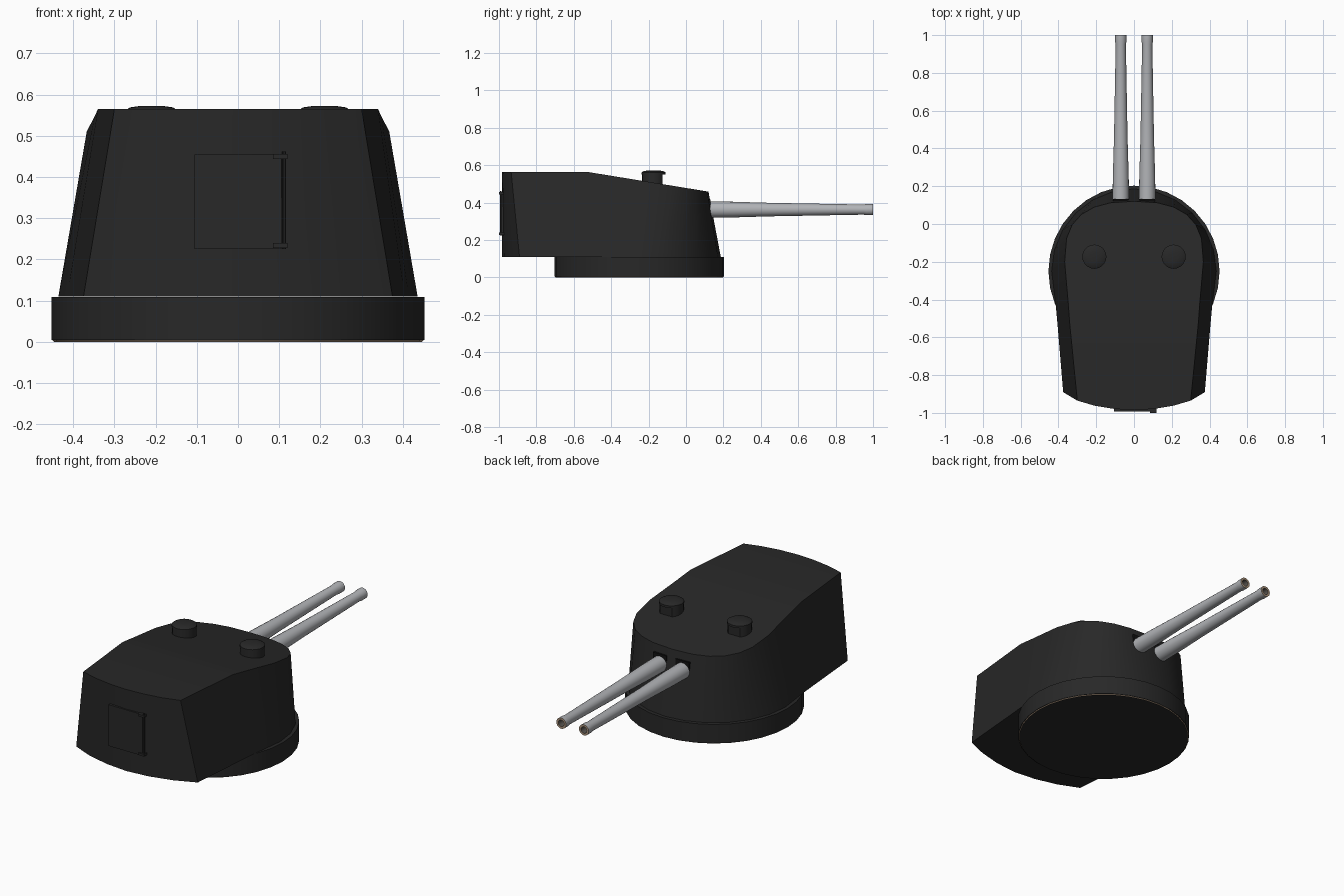
import bpy, bmesh, math
from mathutils import Matrix

cube = bpy.data.objects.get("Cube")
if cube:
    bpy.data.objects.remove(cube, do_unlink=True)


def material(name, rgb):
    m = bpy.data.materials.new(name)
    m.use_nodes = True
    m.diffuse_color = (*rgb, 1)
    bsdf = next(n for n in m.node_tree.nodes if n.type == 'BSDF_PRINCIPLED')
    bsdf.inputs["Base Color"].default_value = (*rgb, 1)
    return m


HULL = material("dark hull grey", (0.021, 0.021, 0.021))
STEEL = material("gun steel", (0.44, 0.45, 0.47))
BLACK = material("port black", (0.006, 0.006, 0.006))
TAN = material("tan edge", (0.4, 0.29, 0.2))
BORE = material("bore grey", (0.1, 0.09, 0.08))


def finish(name, bm, mats, angle=35):
    bmesh.ops.recalc_face_normals(bm, faces=bm.faces)
    mesh = bpy.data.meshes.new(name)
    bm.to_mesh(mesh)
    bm.free()
    ob = bpy.data.objects.new(name, mesh)
    bpy.context.collection.objects.link(ob)
    for m in mats:
        mesh.materials.append(m)
    bpy.ops.object.select_all(action='DESELECT')
    ob.select_set(True)
    bpy.context.view_layer.objects.active = ob
    bpy.ops.object.shade_smooth_by_angle(angle=math.radians(angle))
    return ob


def loft(bm, rings):
    """Join successive closed rings of vertices with quads."""
    for a, b in zip(rings, rings[1:]):
        n = len(a)
        for i in range(n):
            j = (i + 1) % n
            bm.faces.new((a[i], a[j], b[j], b[i]))


def lathe(bm, profile, sides):
    """Revolve (radius, height) pairs about z and cap both ends."""
    rings = []
    for r, z in profile:
        rings.append([bm.verts.new((r * math.cos(t), r * math.sin(t), z))
                      for t in (math.tau * i / sides for i in range(sides))])
    loft(bm, rings)
    bm.faces.new(rings[0])
    bm.faces.new(rings[-1])


def box(name, lo, hi, mat):
    bm = bmesh.new()
    bmesh.ops.create_cube(bm, size=1)
    for v in bm.verts:
        v.co = [l + (c + 0.5) * (h - l) for c, l, h in zip(v.co, lo, hi)]
    return finish(name, bm, [mat])


# Turret house: floor outline lofted to roof outline
FLOOR, RING_Y, CREASE = 0.11, -0.25, -0.53
half = [  # floor x, floor y, roof x, roof y
    (0, -.985, 0, -.985), (.13, -.972, .104, -.979), (.26, -.939, .208, -.962),
    (.375, -.89, .30, -.935), (.405, CREASE, .34, CREASE), (.415, -.42, .348, -.42)]
for deg in range(90, -1, -15):  # rounded front
    s, c = math.sin(math.radians(deg)), max(0, math.cos(math.radians(deg)))
    half.append((.436 * s, RING_Y + .436 * c, .367 * s ** .8, -.2 + .32 * c ** .7))
outline = half + [(-a, b, -c, d) for a, b, c, d in half[-2:0:-1]]


def roof_z(y):
    return 0.565 - max(0, y - CREASE) * 0.163


bm = bmesh.new()
inner, low, high = [], [], []
for fx, fy, rx, ry in outline:
    d = math.hypot(fx, fy - RING_Y)
    inner.append(bm.verts.new((fx / d * .4, RING_Y + (fy - RING_Y) / d * .4, FLOOR)))
    low.append(bm.verts.new((fx, fy, FLOOR)))
    high.append(bm.verts.new((rx, ry, roof_z(ry))))
loft(bm, [inner, low, high])
n = len(high)
k = 4  # index of the roof crease
bm.faces.new(high[k:n - k + 1])
bm.faces.new(high[n - k:] + high[:k + 1])
finish("turret_house", bm, [HULL], 30)

# Base ring with a thin tan lower edge
bm = bmesh.new()
lathe(bm, [(.453, .004), (.453, FLOOR - .001)], 32)
finish("base_ring", bm, [HULL]).location.y = RING_Y
bm = bmesh.new()
lathe(bm, [(.447, 0), (.45, .004)], 32)
for f in bm.faces:
    f.material_index = int(len(f.verts) > 4)
finish("base_ring_edge", bm, [TAN, HULL]).location.y = RING_Y

for side, x in (("left", 1), ("right", -1)):
    # Gun barrel with flared muzzle and bore
    bm = bmesh.new()
    lathe(bm, [(.044, .1), (.042, .25), (.036, .45), (.027, .95), (.030, .965),
               (.030, 1), (.018, 1), (.018, .95)], 20)
    for f in bm.faces:
        if f.calc_center_median().z > .999 and len(f.verts) == 4:
            f.material_index = 1
        elif all(v.co.xy.length < .019 for v in f.verts):
            f.material_index = 2
    bmesh.ops.rotate(bm, verts=bm.verts, matrix=Matrix.Rotation(-math.pi / 2, 3, 'X'))
    finish(side + "_barrel", bm, [STEEL, TAN, BORE]).location = (x * .07, 0, .363)

    # Dark gun port above the barrel root
    box(side + "_gun_port", (x * .07 - .042, .08, .35), (x * .07 + .042, .132, .418), BLACK)

    # Roof sight: post with flat front under a domed cap
    bm = bmesh.new()
    lathe(bm, [(.062, .47), (.062, .556)], 20)
    for v in bm.verts:
        v.co.y = min(v.co.y, .048)
    finish(side + "_sight_post", bm, [HULL]).location = (x * .21, -.173, 0)
    bm = bmesh.new()
    lathe(bm, [(.064, .55), (.064, .562), (.052, .569), (.025, .573)], 20)
    finish(side + "_sight_cap", bm, [HULL]).location = (x * .21, -.173, 0)

# Rear hatch with hinge rod and brackets
box("rear_hatch", (-.105, -.992, .225), (.105, -.95, .455), HULL)
bm = bmesh.new()
lathe(bm, [(.005, .225), (.005, .462)], 10)
finish("hatch_hinge_rod", bm, [HULL]).location = (.112, -.99, 0)
for name, z in (("lower", .228), ("upper", .444)):
    box(name + "_hatch_bracket", (.085, -1, z), (.12, -.96, z + .012), HULL)
